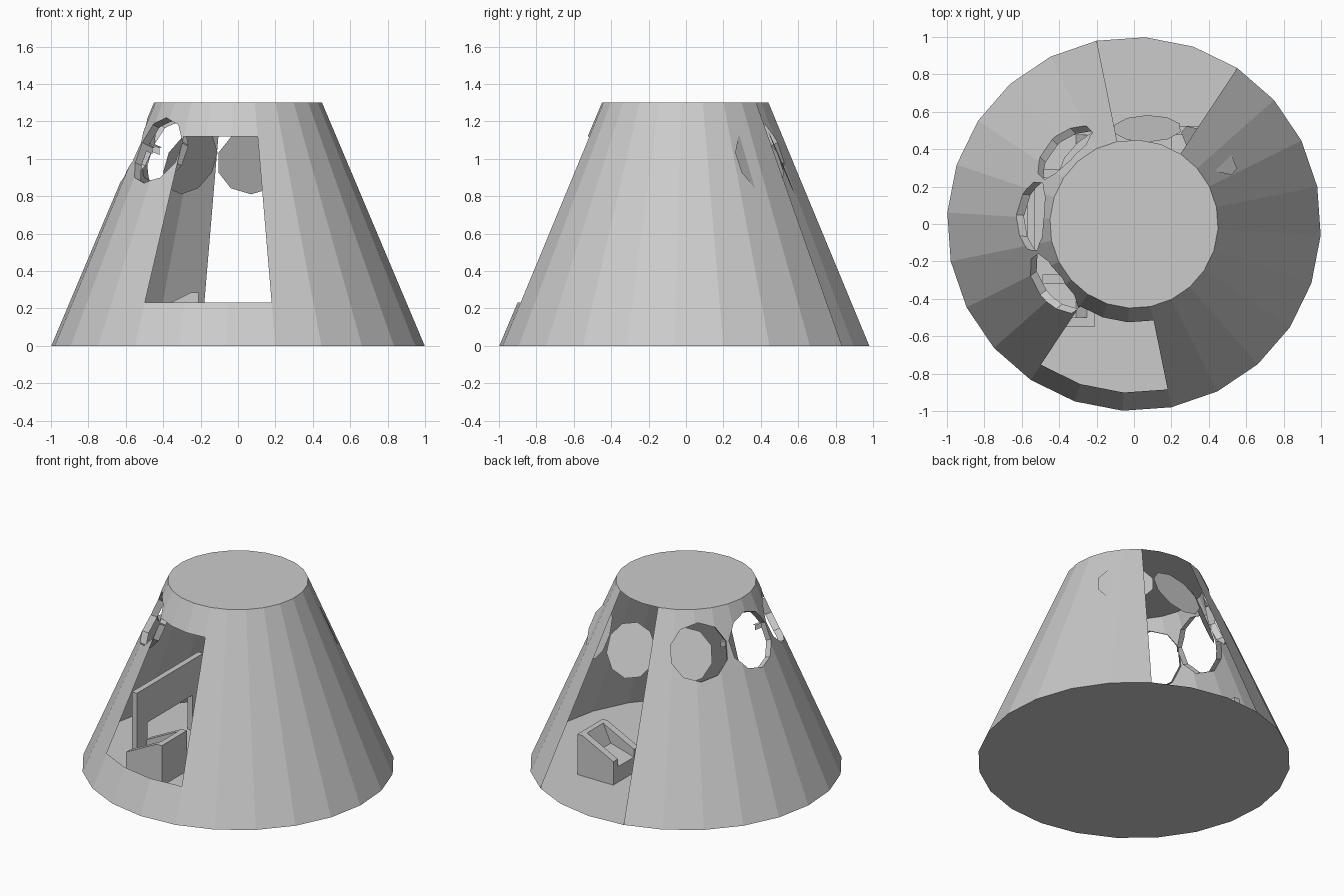
import bpy, bmesh, math
from mathutils import Vector

if "Cube" in bpy.data.objects:
    bpy.data.objects.remove(bpy.data.objects["Cube"])

grey = bpy.data.materials.new("light_grey")
grey.diffuse_color = (0.6, 0.6, 0.6, 1)
grey.use_nodes = True
grey.node_tree.nodes["Principled BSDF"].inputs["Base Color"].default_value = grey.diffuse_color

H, R0, R1, N = 1.3, 1.0, 0.45, 24
SLOPE = math.atan2(R0 - R1, H)


def finish(name, bm):
    me = bpy.data.meshes.new(name)
    bm.to_mesh(me)
    bm.free()
    me.materials.append(grey)
    ob = bpy.data.objects.new(name, me)
    bpy.context.collection.objects.link(ob)
    return ob


def ring_point(k, z):
    a = math.radians(-3.5 + 360 / N * k)
    r = R0 + (R1 - R0) * z / H
    return Vector((r * math.cos(a), r * math.sin(a), z))


def window_axes(deg):
    a = math.radians(deg)
    n = Vector((math.cos(a) * math.cos(SLOPE), math.sin(a) * math.cos(SLOPE), math.sin(SLOPE)))
    u = Vector((-math.sin(a), math.cos(a), 0))
    return n, u, n.cross(u)


def prism(name, profile, y0, y1):
    """Extrude an x-z profile along y."""
    bm = bmesh.new()
    f = bm.faces.new([bm.verts.new((x, y0, z)) for x, z in profile])
    ext = bmesh.ops.extrude_face_region(bm, geom=[f])["geom"]
    bmesh.ops.translate(bm, vec=(0, y1 - y0, 0),
                        verts=[g for g in ext if isinstance(g, bmesh.types.BMVert)])
    bmesh.ops.recalc_face_normals(bm, faces=bm.faces[:])
    return finish(name, bm)


def box(name, x0, x1, y0, y1, z0, z1):
    return prism(name, [(x0, z0), (x1, z0), (x1, z1), (x0, z1)], y0, y1)


# Cone wall: open at the back, doorway at the front
bm = bmesh.new()
for k in range(N):
    if k in (4, 5, 6):
        continue
    spans = [(0, 0.23), (1.12, H)] if k in (16, 17, 18) else [(0, H)]
    for z0, z1 in spans:
        bm.faces.new([bm.verts.new(p) for p in (ring_point(k, z0), ring_point(k + 1, z0),
                                                ring_point(k + 1, z1), ring_point(k, z1))])
bmesh.ops.remove_doubles(bm, verts=bm.verts[:], dist=1e-4)

# Round window holes with a short inward rim
RAD = 0.19
for deg in (134, 175.5, 217):
    n, u, v = window_axes(deg)
    a = math.radians(deg)
    out = Vector((math.cos(a), math.sin(a), 0))
    c = out * 0.556 + Vector((0, 0, 1.045))
    sides = [u * math.cos(math.radians(36 * i)) + v * math.sin(math.radians(36 * i)) for i in range(10)]
    apothem = RAD * math.cos(math.radians(18))

    def inside(p, tol=0.0):
        return (p.dot(out) > 0.2 and (p - c).length < 0.3
                and all((p - c).dot(s) < apothem + tol for s in sides))

    for s in sides:
        faces = [f for f in bm.faces if f.calc_center_median().normalized().dot(out) > 0.1]
        geom = set(faces)
        for f in faces:
            geom.update(f.edges)
            geom.update(f.verts)
        bmesh.ops.bisect_plane(bm, geom=list(geom), dist=1e-5, plane_co=c + s * apothem, plane_no=s)
    bmesh.ops.delete(bm, geom=[f for f in bm.faces if inside(f.calc_center_median())], context='FACES')
    rim = [e for e in bm.edges if e.is_boundary and all(inside(w.co, 1e-3) for w in e.verts)]
    ext = bmesh.ops.extrude_edge_only(bm, edges=rim)["geom"]
    bmesh.ops.translate(bm, vec=n * -0.045, verts=[g for g in ext if isinstance(g, bmesh.types.BMVert)])
finish("cone_wall", bm)

# Floor and roof discs
for name, z in (("floor", 0), ("roof", H)):
    bm = bmesh.new()
    bm.faces.new([bm.verts.new(ring_point(k, z)) for k in range(N)])
    finish(name, bm)

# Round window panes hanging just inside the wall
for i, deg in enumerate((50, 91, 132)):
    n, u, v = window_axes(deg)
    a = math.radians(deg)
    c = Vector((0.08 + 0.5 * math.cos(a), 0.01 + 0.5 * math.sin(a), 0.98))
    bm = bmesh.new()
    bm.faces.new([bm.verts.new(c + 0.185 * (u * math.cos(t) + v * math.sin(t)))
                  for t in [math.radians(36 * j + 18) for j in range(10)]])
    finish(f"window_pane_{i + 1}", bm)

# Reclined seats: wedge armrests around a lower sloped cushion
for i, (x, y) in enumerate(((-0.35, -0.41), (0.34, -0.41), (-0.35, 0.385), (0.34, 0.385))):
    arm = [(x - 0.14, 0), (x + 0.14, 0), (x + 0.14, 0.285), (x + 0.1, 0.285), (x - 0.14, 0.165)]
    cushion = [(x - 0.14, 0), (x + 0.14, 0), (x + 0.14, 0.285), (x + 0.1, 0.285),
               (x + 0.04, 0.16), (x - 0.14, 0.11)]
    prism(f"seat_{i + 1}_arm_front", arm, y - 0.14, y - 0.09)
    prism(f"seat_{i + 1}_arm_back", arm, y + 0.09, y + 0.14)
    prism(f"seat_{i + 1}_cushion", cushion, y - 0.09, y + 0.09)

# Control panel along the left wall, on two legs
box("control_panel", -0.57, -0.53, -0.37, 0.37, 0.25, 0.5)
for name, y in (("panel_leg_front", -0.37), ("panel_leg_back", 0.25)):
    box(name, -0.57, -0.53, y, y + 0.12, 0, 0.25)
